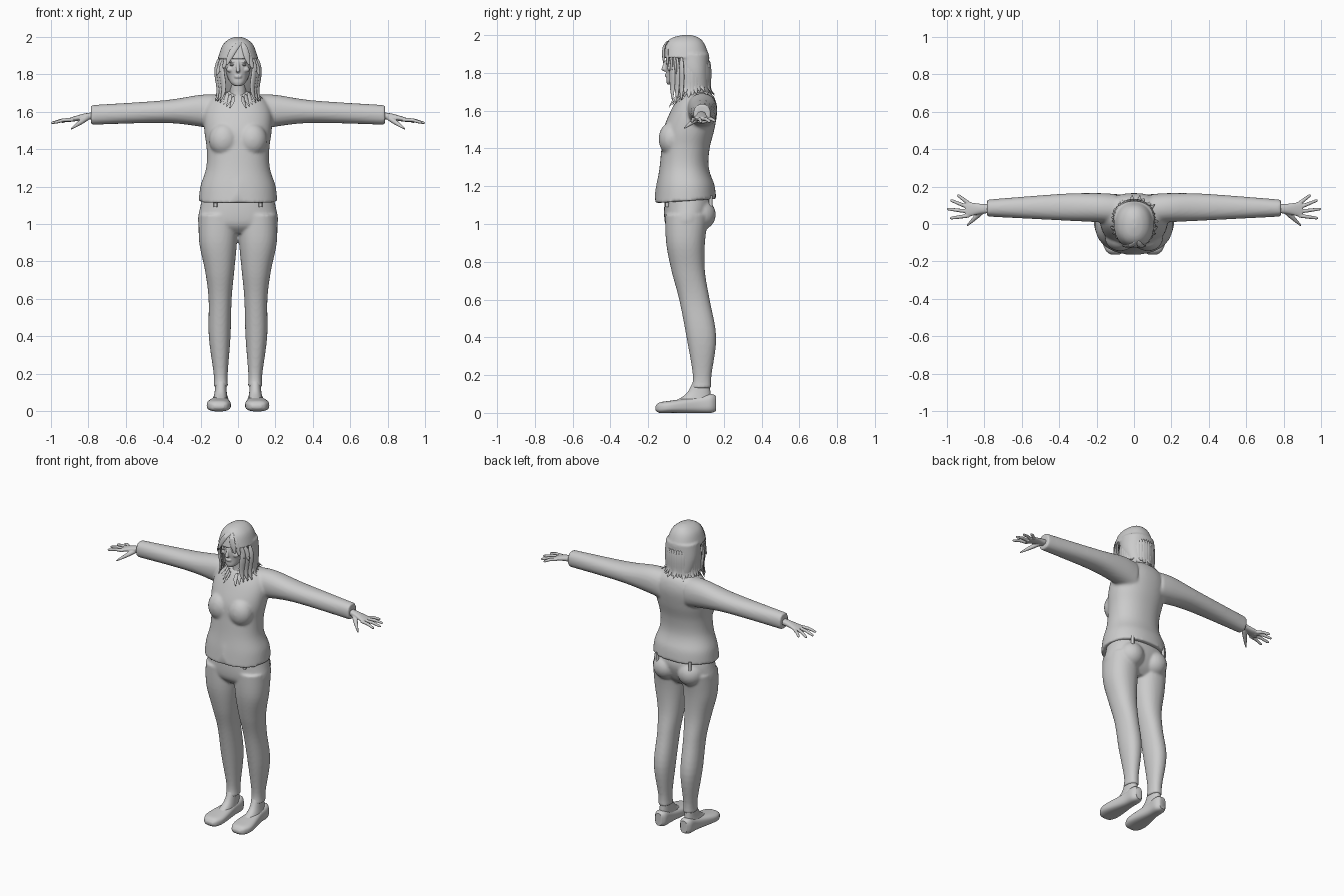
import bpy, bmesh, math, random
from mathutils import Vector, Matrix

random.seed(4)
if "Cube" in bpy.data.objects:
    bpy.data.objects.remove(bpy.data.objects["Cube"], do_unlink=True)

grey = bpy.data.materials.new("plain grey")
grey.use_nodes = True
grey.diffuse_color = (.6, .6, .6, 1)
grey.node_tree.nodes["Principled BSDF"].inputs["Base Color"].default_value = grey.diffuse_color

SIDEWAYS, FORWARD, UP = Vector((1, 0, 0)), Vector((0, -1, 0)), Vector((0, 0, 1))


def skin(bm, rings):
    """Join closed rings of points into a capped tube."""
    rings = [[bm.verts.new(point) for point in ring] for ring in rings]
    for low, high in zip(rings, rings[1:]):
        for i in range(len(low)):
            j = (i + 1) % len(low)
            bm.faces.new((low[i], low[j], high[j], high[i]))
    bm.faces.new(rings[0])
    bm.faces.new(rings[-1])


def spline(a, b, c, d, t):
    """Smooth step from b to c through neighbours a and d."""
    return [q + t / 2 * (r - p + t * (2 * p - 5 * q + 4 * r - s + t * (3 * (q - r) + s - p)))
            for p, q, r, s in zip(a, b, c, d)]


def slab(at, left, right, front, back):
    """Level cross-section between two x and two y limits."""
    return at, left, right, front, back


def band(at, half, front, back):
    """Level cross-section centred on x."""
    return slab(at, -half, half, front, back)


def slice_x(at, front, back, bottom, top):
    return at, front, back, bottom, top


def slice_y(at, left, right, bottom, top):
    return at, left, right, bottom, top


def loft(bm, axis, rows, side=1, power=2.2, sides=48, steps=5, warp=None):
    """Smooth rounded body through cross-sections stacked along an axis."""
    last = len(rows) - 1
    fine = []
    for i in range(last):
        near = [rows[max(0, min(last, i + k))] for k in (-1, 0, 1, 2)]
        fine += [spline(*near, k / steps) for k in range(steps)]
    fine.append(rows[-1])
    rings = []
    for t, u_low, u_high, v_low, v_high in fine:
        ring = []
        for k in range(sides):
            angle = math.tau * k / sides
            c, s = math.cos(angle), math.sin(angle)
            c = math.copysign(abs(c) ** (2 / power), c)
            s = math.copysign(abs(s) ** (2 / power), s)
            u = (u_low + u_high + (u_high - u_low) * c) / 2
            v = (v_low + v_high + (v_high - v_low) * s) / 2
            point = Vector({"x": (t, u, v), "y": (u, t, v), "z": (u, v, t)}[axis])
            point.x *= side
            ring.append(warp(point) if warp else point)
        rings.append(ring)
    skin(bm, rings)


def strand(bm, points, widths, flat=1, out=UP, sides=8):
    """Tapered tube along points, flattened in the out direction."""
    points = [Vector(point) for point in points]
    rings = []
    for i, (point, width) in enumerate(zip(points, widths)):
        along = (points[min(i + 1, len(points) - 1)] - points[max(i - 1, 0)]).normalized()
        across = along.cross(out).normalized()
        up = across.cross(along) * flat
        angles = [math.tau * k / sides for k in range(sides)]
        rings.append([point + width * (across * math.cos(a) + up * math.sin(a)) for a in angles])
    skin(bm, rings)


def ball(bm, centre, size):
    matrix = Matrix.Translation(centre) @ Matrix.Diagonal((*size, 1))
    bmesh.ops.create_uvsphere(bm, u_segments=24, v_segments=16, radius=1, matrix=matrix)


def part(name, bm, voxel=0, relax=4, mirror=False, subdivide=False):
    """Make an object, optionally mirrored, blended into one skin or rounded."""
    bmesh.ops.recalc_face_normals(bm, faces=bm.faces)
    mesh = bpy.data.meshes.new(name)
    bm.to_mesh(mesh)
    bm.free()
    mesh.materials.append(grey)
    obj = bpy.data.objects.new(name, mesh)
    bpy.context.collection.objects.link(obj)
    bpy.ops.object.select_all(action="DESELECT")
    bpy.context.view_layer.objects.active = obj
    obj.select_set(True)
    if mirror:
        obj.modifiers.new("mirror", "MIRROR").use_mirror_merge = False
    if voxel:
        remesh = obj.modifiers.new("blend", "REMESH")
        remesh.mode, remesh.voxel_size, remesh.use_smooth_shade = "VOXEL", voxel, True
        obj.modifiers.new("relax", "SMOOTH").iterations = relax
    if subdivide:
        obj.modifiers.new("round", "SUBSURF").levels = 1
    bpy.ops.object.shade_smooth_by_angle(angle=math.radians(50))


def hem(point):
    """Slope the jacket's lower edge up to the back and notch its front."""
    weight = max(0, min(1, (1.25 - point.z) * 8))
    notch = math.exp(-(point.x / .025) ** 2) / 20 if point.y < 0 else 0
    point.z += weight * ((point.y + .16) / 14 + notch)
    return point


# Jacket: body, bust and sleeves blended together
bm = bmesh.new()
loft(bm, "z", [
    band(at=1.11, half=.21, front=-.165, back=.16),
    band(at=1.2, half=.2, front=-.155, back=.15),
    band(at=1.3, half=.17, front=-.14, back=.12),
    band(at=1.4, half=.167, front=-.13, back=.125),
    band(at=1.5, half=.18, front=-.12, back=.15),
    band(at=1.6, half=.18, front=-.08, back=.165),
    band(at=1.67, half=.14, front=-.04, back=.15),
    band(at=1.71, half=.055, front=0, back=.11)], sides=64, warp=hem)
for side in (1, -1):
    ball(bm, centre=(side * .075, -.075, 1.45), size=(.08, .07, .09))
    loft(bm, "x", [
        slice_x(at=.1, front=0, back=.16, bottom=1.5, top=1.69),
        slice_x(at=.2, front=.01, back=.165, bottom=1.52, top=1.69),
        slice_x(at=.4, front=.02, back=.16, bottom=1.54, top=1.66),
        slice_x(at=.785, front=.04, back=.13, bottom=1.53, top=1.635)], side)
part("jacket", bm, voxel=.009)

# Trousers: hips, seat and legs blended together
bm = bmesh.new()
loft(bm, "z", [
    band(at=1.2, half=.175, front=-.1, back=.11),
    band(at=1.1, half=.2, front=-.115, back=.14),
    band(at=1, half=.21, front=-.11, back=.11),
    band(at=.95, half=.13, front=-.07, back=.07)])
for side in (1, -1):
    ball(bm, centre=(side * .09, .07, 1.05), size=(.085, .088, .085))
    loft(bm, "z", [
        slab(at=1.05, left=0, right=.21, front=-.11, back=.12),
        slab(at=.9, left=.006, right=.207, front=-.105, back=.1),
        slab(at=.75, left=.02, right=.176, front=-.076, back=.1),
        slab(at=.6, left=.034, right=.157, front=-.036, back=.125),
        slab(at=.4, left=.04, right=.156, front=.003, back=.16),
        slab(at=.2, left=.055, right=.13, front=.036, back=.135),
        slab(at=.13, left=.053, right=.13, front=.026, back=.135)], side)
part("trousers", bm, voxel=.008)

# Small waist tabs below the hem
bm = bmesh.new()
for y in (-.1, .13):
    strand(bm, [(.12, y, z) for z in (1.15, 1.09)], widths=[.01, .01], out=FORWARD)
part("waist_tabs", bm, mirror=True)

# Ankles and shoes
bm = bmesh.new()
loft(bm, "z", [
    slab(at=.05, left=.055, right=.135, front=-.08, back=.135),
    slab(at=.1, left=.06, right=.125, front=0, back=.13),
    slab(at=.16, left=.062, right=.12, front=.035, back=.125)])
part("ankles", bm, mirror=True)
bm = bmesh.new()
loft(bm, "y", [
    slice_y(at=-.162, left=.075, right=.125, bottom=.015, top=.035),
    slice_y(at=-.14, left=.052, right=.152, bottom=0, top=.055),
    slice_y(at=-.08, left=.038, right=.167, bottom=0, top=.065),
    slice_y(at=.06, left=.052, right=.138, bottom=0, top=.085),
    slice_y(at=.13, left=.052, right=.134, bottom=0, top=.1),
    slice_y(at=.158, left=.07, right=.116, bottom=.01, top=.09)], power=2.8)
part("shoes", bm, mirror=True)

# Hands: palm, four fanned fingers and a thumb
bm = bmesh.new()
loft(bm, "x", [
    slice_x(at=.74, front=.06, back=.105, bottom=1.56, top=1.6),
    slice_x(at=.82, front=.054, back=.108, bottom=1.555, top=1.59),
    slice_x(at=.9, front=.034, back=.12, bottom=1.545, top=1.567)])
for k, length in enumerate((.105, .12, .11, .08)):
    root = Vector((.88, .045 + .021 * k, 1.557))
    aim = math.radians(15 * k - 8)
    tip = root + length * Vector((math.cos(aim), math.sin(aim), -.15))
    strand(bm, [root, root.lerp(tip, .5) + UP * .006, root.lerp(tip, .93), tip],
           widths=[.011, .01, .008, .003])
root, tip = Vector((.81, .07, 1.565)), Vector((.893, -.01, 1.507))
strand(bm, [root.lerp(tip, k / 3) for k in range(4)], widths=[.016, .014, .01, .004])
part("hands", bm, voxel=.0035, relax=3, mirror=True)

# Head with neck, nose, lips, brows and cheeks
bm = bmesh.new()
loft(bm, "z", [
    band(at=1.738, half=.02, front=-.098, back=-.05),
    band(at=1.755, half=.04, front=-.104, back=-.01),
    band(at=1.79, half=.058, front=-.104, back=.06),
    band(at=1.85, half=.071, front=-.107, back=.1),
    band(at=1.94, half=.065, front=-.085, back=.08)])
loft(bm, "z", [
    band(at=1.59, half=.05, front=-.07, back=.07),
    band(at=1.64, half=.055, front=-.05, back=.1),
    band(at=1.69, half=.047, front=-.025, back=.1),
    band(at=1.78, half=.045, front=-.03, back=.09)])
strand(bm, [(0, -.1, 1.87), (0, -.114, 1.84), (0, -.12, 1.82), (0, -.1, 1.81)],
       widths=[.007, .009, .013, .008], out=FORWARD)
for z in (1.784, 1.792):
    ball(bm, centre=(0, -.104, z), size=(.02, .008, .005))
for side in (1, -1):
    ball(bm, centre=(side * .03, -.093, 1.867), size=(.025, .014, .006))
    ball(bm, centre=(side * .04, -.083, 1.825), size=(.022, .017, .016))
part("head", bm, voxel=.004, relax=3)
bm = bmesh.new()
ball(bm, centre=(.031, -.095, 1.85), size=(.013, .011, .006))
part("eyes", bm, mirror=True)

# Hair: rounded crown, then the back hanging to the neck
bm = bmesh.new()
loft(bm, "z", [
    band(at=2, half=.015, front=-.02, back=.03),
    band(at=1.985, half=.052, front=-.075, back=.07),
    band(at=1.95, half=.085, front=-.11, back=.1),
    band(at=1.88, half=.108, front=-.13, back=.125)])
loft(bm, "z", [
    band(at=1.9, half=.105, front=-.07, back=.122),
    band(at=1.8, half=.11, front=-.045, back=.125),
    band(at=1.69, half=.085, front=.02, back=.125)])
part("hair_volume", bm, voxel=.007, relax=2)

# Loose locks around the sides and back, flicked out at the tips
bm = bmesh.new()
count = 26
for i in range(count):
    angle = math.radians(-35 + 250 * i / (count - 1))
    out = Vector((math.cos(angle), math.sin(angle), 0))
    drop = random.uniform(-.02, .015) + max(0, -out.y) / 20
    flick = random.uniform(.11, .14)
    profile = (.1, 1.87), (.106, 1.81), (.1, 1.75), (.1, 1.71 - drop), (flick, 1.685 - drop)
    strand(bm, [out * reach + UP * z - FORWARD * .025 for reach, z in profile],
           widths=[.008, .018, .02, .016, .002], flat=.4, out=out)
part("hair_locks", bm, subdivide=True)

# Fringe swept from a parting, and long strands framing the face
bm = bmesh.new()
for side in (1, -1):
    for k in range(4):
        start = Vector((.02, -.085 + .012 * k, 1.972))
        end = Vector((side * (.05 + .018 * k), -.118 + .022 * k, 1.885 - .018 * k))
        middle = start.lerp(end, .5) + .02 * (UP + FORWARD)
        tip = end - UP * .04 + SIDEWAYS * side * .012
        strand(bm, [start, middle, end, tip], widths=[.008, .02, .02, .003],
               flat=.4, out=FORWARD + SIDEWAYS * side * .3)
    for k in range(3):
        root = Vector((side * (.075 + .013 * k), -.072 + .024 * k, 1.89))
        sway = (0, .016, .006, -.004, .022)
        strand(bm, [root + SIDEWAYS * side * s - UP * .06 * i for i, s in enumerate(sway)],
               widths=[.01, .02, .022, .018, .002], flat=.5, out=FORWARD + SIDEWAYS * side)
part("fringe", bm, subdivide=True)

# Pointed collar leaves around the neckline
bm = bmesh.new()
for k in range(5):
    leaf = Vector((.025 + .017 * k, -.07 + .017 * k, 1.655 + .01 * k))
    strand(bm, [leaf + .03 * (UP - FORWARD), leaf, leaf + .02 * (SIDEWAYS + FORWARD - UP * 2)],
           widths=[.01, .016, .002], flat=.3, out=FORWARD + SIDEWAYS / 2)
part("collar", bm, mirror=True, subdivide=True)
